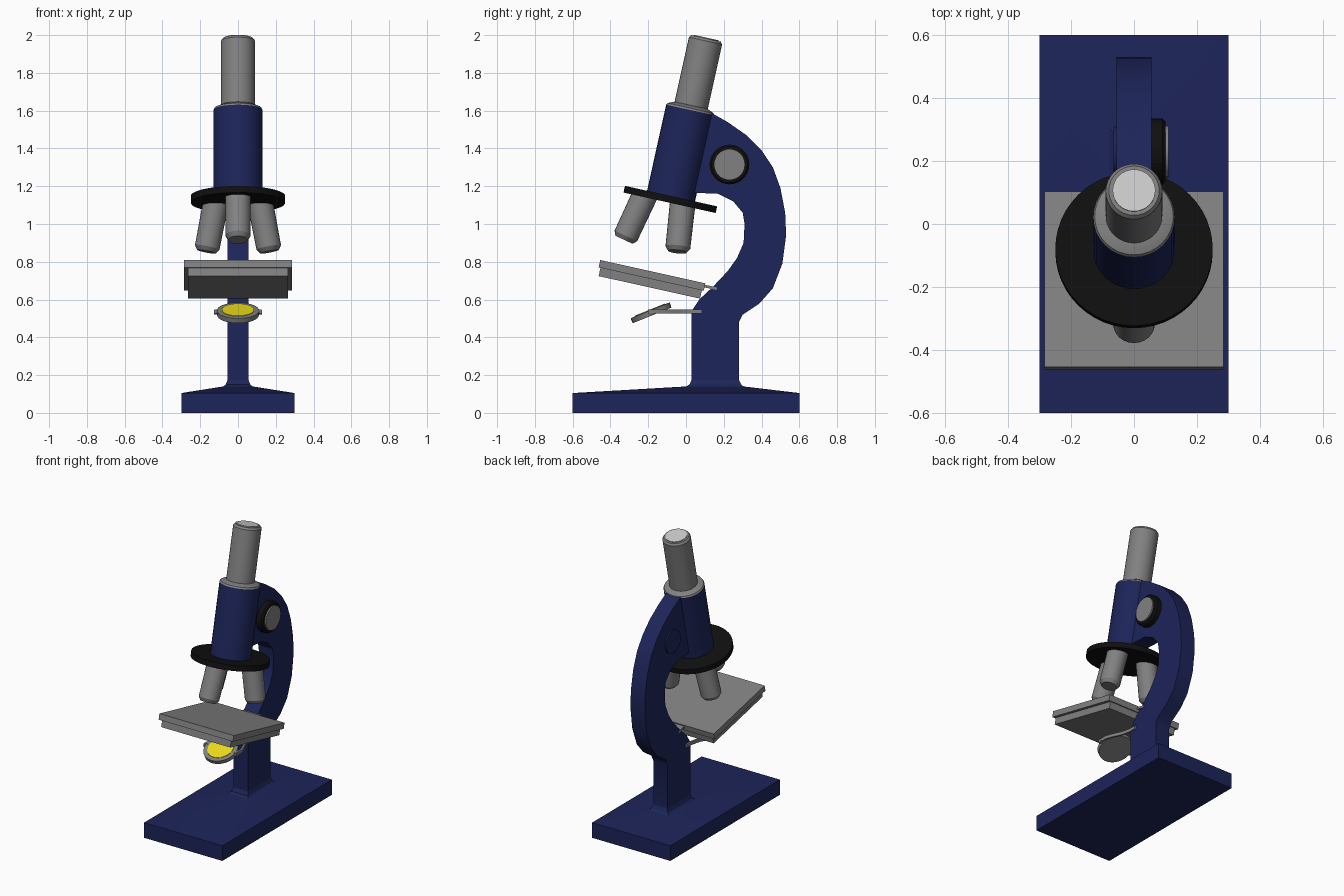
import bpy, bmesh
from math import radians, sin, cos, tan, pi
from mathutils import Matrix, Vector

if "Cube" in bpy.data.objects:
    bpy.data.objects.remove(bpy.data.objects["Cube"])


def material(name, rgb):
    m = bpy.data.materials.new(name)
    m.diffuse_color = (*rgb, 1)
    m.use_nodes = True
    m.node_tree.nodes["Principled BSDF"].inputs["Base Color"].default_value = m.diffuse_color
    return m


NAVY = material("navy", (0.012, 0.018, 0.10))
BLACK = material("black", (0.005, 0.005, 0.005))
STEEL = material("steel", (0.22, 0.22, 0.22))
YELLOW = material("yellow", (0.85, 0.72, 0.01))


def finish(name, bm, mat=None, matrix=Matrix(), angle=30):
    bmesh.ops.recalc_face_normals(bm, faces=bm.faces)
    me = bpy.data.meshes.new(name)
    bm.to_mesh(me)
    bm.free()
    me.transform(matrix)
    ob = bpy.data.objects.new(name, me)
    bpy.context.collection.objects.link(ob)
    if mat:
        me.materials.append(mat)
    bpy.ops.object.select_all(action='DESELECT')
    ob.select_set(True)
    bpy.context.view_layer.objects.active = ob
    bpy.ops.object.shade_smooth_by_angle(angle=radians(angle))
    return ob


def loft(name, rings, mat, matrix=Matrix(), angle=30):
    """Skin a stack of equal-length point rings and cap both ends."""
    bm = bmesh.new()
    vs = [[bm.verts.new(p) for p in ring] for ring in rings]
    n = len(vs[0])
    for a, b in zip(vs, vs[1:]):
        for i in range(n):
            j = (i + 1) % n
            bm.faces.new((a[i], a[j], b[j], b[i]))
    bm.faces.new(vs[0][::-1])
    bm.faces.new(vs[-1])
    return finish(name, bm, mat, matrix, angle)


def lathe(name, profile, mat, matrix=Matrix(), n=32):
    rings = [[(r * cos(2 * pi * i / n), r * sin(2 * pi * i / n), z) for i in range(n)]
             for r, z in profile]
    return loft(name, rings, mat, matrix)


def rect(x, y0, y1, z):
    return [(-x, y0, z), (x, y0, z), (x, y1, z), (-x, y1, z)]


def box(name, x, y0, y1, z0, z1, mat, matrix=Matrix()):
    return loft(name, [rect(x, y0, y1, z0), rect(x, y0, y1, z1)], mat, matrix)


def frame(y, z, tilt):
    return Matrix.Translation((0, y, z)) @ Matrix.Rotation(radians(tilt), 4, 'X')


TILT = -12.5
optics = frame(-0.083, 1.13, TILT)

# Base with sloped top and a small flare into the column
loft("base", [rect(0.3, -0.6, 0.6, 0), rect(0.3, -0.6, 0.6, 0.105),
              rect(0.078, 0.0, 0.305, 0.14), rect(0.065, 0.018, 0.292, 0.15),
              rect(0.055, 0.03, 0.28, 0.175)], NAVY, angle=15)

# Curved arm, side profile (y, z)
arm = [(0.03, 0.14), (0.28, 0.14), (0.28, 0.48), (0.30, 0.52), (0.39, 0.58), (0.46, 0.66),
       (0.51, 0.79), (0.53, 0.94), (0.525, 1.06), (0.50, 1.19), (0.46, 1.30), (0.40, 1.39),
       (0.32, 1.47), (0.22, 1.54), (0.14, 1.585), (0.03, 1.56),
       (-0.05, 1.165), (0.05, 1.165), (0.17, 1.16), (0.25, 1.12), (0.30, 1.06), (0.31, 1.0),
       (0.305, 0.90), (0.27, 0.82), (0.22, 0.75), (0.14, 0.665), (0.07, 0.60), (0.03, 0.54)]
loft("arm", [[(x, y, z) for y, z in arm] for x in (-0.055, 0.055)], NAVY)

# Tilted body tube, collar, eyepiece and lens
lathe("body_tube", [(0.13, 0), (0.13, 0.485)], NAVY, optics)
lathe("tube_collar", [(0.13, 0.485), (0.125, 0.495), (0.09, 0.51)], STEEL, optics)
lathe("eyepiece", [(0.09, 0.5), (0.09, 0.86), (0.08, 0.873), (0.07, 0.873)], STEEL, optics)
lathe("eyepiece_lens", [(0.068, 0.865), (0.068, 0.878)], None, optics)

# Nosepiece disc and three splayed objectives
lathe("nosepiece", [(0.25, -0.018), (0.25, 0.018)], BLACK, optics, 48)
for i in range(3):
    spin = Matrix.Rotation(radians(-90 + 120 * i), 4, 'Z')
    m = optics @ spin @ Matrix.Translation((0.135, 0, 0)) @ Matrix.Rotation(radians(-12.5), 4, 'Y')
    lathe(f"objective_{i + 1}", [(0.068, 0), (0.066, -0.245), (0.05, -0.268)], STEEL, m, 24)

# Focus knob on the right, small cap on the left
side = Matrix.Translation((0, 0.23, 1.315)) @ Matrix.Rotation(pi / 2, 4, 'Y')
lathe("focus_knob", [(0.105, 0.05), (0.105, 0.09), (0.095, 0.1)], BLACK, side)
lathe("focus_knob_cap", [(0.082, 0.09), (0.082, 0.11)], STEEL, side)
lathe("knob_back_cap", [(0.08, -0.065), (0.08, -0.05)], NAVY, side)

# Two-layer stage and its mounting tongue
stage = frame(-0.18, 0.728, TILT)
box("stage_top", 0.285, -0.285, 0.285, -0.02, 0.02, STEEL, stage)
box("stage_underplate", 0.265, -0.275, 0.275, -0.065, -0.02, STEEL, stage)
box("stage_tongue", 0.057, 0.27, 0.35, -0.002, 0.012, STEEL, stage)

# Tilted mirror with yellow face and pivot pins
mirror = frame(-0.185, 0.531, 22)
lathe("mirror_frame", [(0.11, -0.016), (0.112, 0.012), (0.088, 0.014)], STEEL, mirror)
lathe("mirror_face", [(0.086, 0.008), (0.086, 0.017)], YELLOW, mirror)

# Fork holding the mirror: one curved strap per side
path = [(0.06, 0.085), (0.06, 0.03), (0.075, -0.03), (0.1, -0.08), (0.118, -0.13), (0.118, -0.2)]
for name, s in (("left", -1), ("right", 1)):
    rings = [[(s * (x + dx), y, 0.536 + dz) for dx, dz in
              ((-0.007, -0.011), (0.007, -0.011), (0.007, 0.011), (-0.007, 0.011))]
             for x, y in path]
    loft(f"mirror_fork_{name}", rings, STEEL)
    pin = Matrix.Translation((0, -0.185, 0.533)) @ Matrix.Rotation(s * pi / 2, 4, 'Y')
    lathe(f"mirror_pin_{name}", [(0.013, 0.1), (0.013, 0.128)], STEEL, pin, 12)
